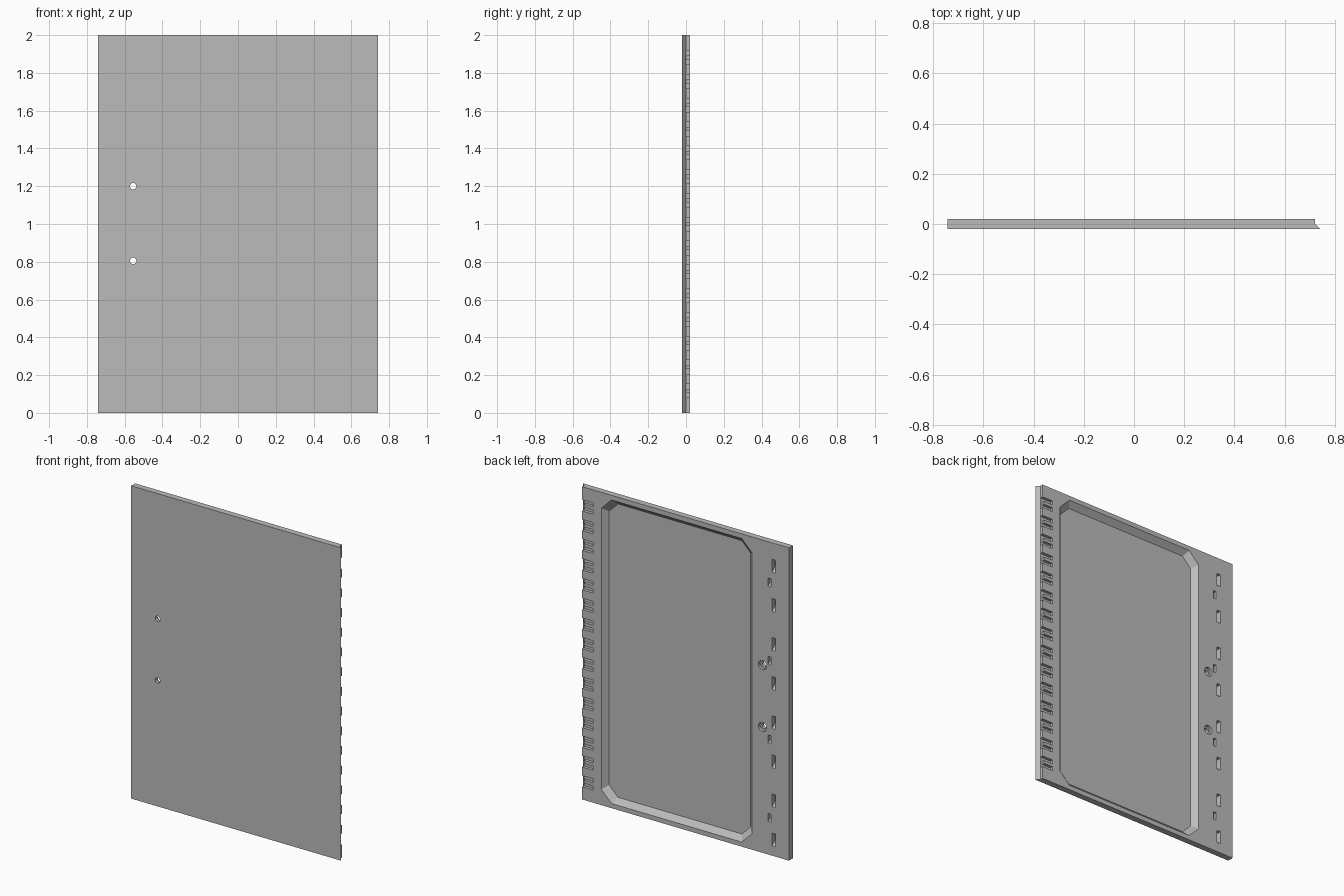
import bpy, bmesh, math

cube = bpy.data.objects.get("Cube")
if cube:
    bpy.data.objects.remove(cube, do_unlink=True)

FRONT, BACK, OVER = -0.02, 0.02, 0.03

grey = bpy.data.materials.new("plain_grey")
grey.use_nodes = True
grey.diffuse_color = (0.5, 0.5, 0.5, 1)
grey.node_tree.nodes["Principled BSDF"].inputs["Base Color"].default_value = (0.5, 0.5, 0.5, 1)


def loft(bm, ring_a, ring_b):
    """Closed solid between two rings of equal length."""
    a = [bm.verts.new(p) for p in ring_a]
    b = [bm.verts.new(p) for p in ring_b]
    bm.faces.new(a)
    bm.faces.new(b[::-1])
    for i in range(len(a)):
        j = (i + 1) % len(a)
        bm.faces.new((a[j], a[i], b[i], b[j]))


def at_y(outline, y):
    return [(x, y, z) for x, z in outline]


def rect(x, z, w, h):
    return [(x - w / 2, z - h / 2), (x + w / 2, z - h / 2),
            (x + w / 2, z + h / 2), (x - w / 2, z + h / 2)]


def circle(x, z, r, n=24):
    return [(x + r * math.cos(math.tau * i / n), z + r * math.sin(math.tau * i / n))
            for i in range(n)]


def octagon(x0, x1, z0, z1, c):
    return [(x0 + c, z0), (x1 - c, z0), (x1, z0 + c), (x1, z1 - c),
            (x1 - c, z1), (x0 + c, z1), (x0, z1 - c), (x0, z0 + c)]


def make_object(name, bm):
    bmesh.ops.recalc_face_normals(bm, faces=bm.faces)
    mesh = bpy.data.meshes.new(name)
    bm.to_mesh(mesh)
    bm.free()
    mesh.materials.append(grey)
    obj = bpy.data.objects.new(name, mesh)
    bpy.context.collection.objects.link(obj)
    return obj


# Panel with a bevelled front lip along its left edge
profile = [(-0.742, FRONT), (0.742, FRONT), (0.721, 0), (0.721, BACK), (-0.742, BACK)]
bm = bmesh.new()
loft(bm, [(x, y, 0) for x, y in profile], [(x, y, 2) for x, y in profile])
panel = make_object("panel", bm)

cut = bmesh.new()

# Large sloped recess with clipped corners
def recess(inset):
    return octagon(-0.48 + inset, 0.585 - inset, 0.03 + inset, 1.97 - inset, 0.072 - inset * 0.3)

loft(cut, at_y(recess(0.032), -0.014), at_y(recess(-0.01), OVER))

# Edge notches, each with a tongue in the middle
for i in range(15):
    z, h, t = 0.117 + 0.126 * i, 0.036, 0.01
    notch = [(0.76, z - h), (0.645, z - h), (0.645, z - t), (0.708, z - t),
             (0.708, z + t), (0.645, z + t), (0.645, z + h), (0.76, z + h)]
    loft(cut, at_y(notch, 0.001), at_y(notch, OVER))

# Tall slots with a ramped lower end
for i in range(8):
    z = 0.1 + 0.25 * i
    loft(cut, at_y(rect(-0.635, z + 0.015, 0.022, 0.055), -0.01),
         at_y(rect(-0.635, z, 0.026, 0.09), OVER))

# Short slots beside them
for i in range(4):
    z = 0.233 + 0.502 * i
    loft(cut, at_y(rect(-0.605, z + 0.01, 0.02, 0.035), 0),
         at_y(rect(-0.605, z, 0.02, 0.06), OVER))
cutters = [make_object("recess_cutter", cut)]

# Screw holes: through bores, then wider counterbores
for name, radius, start in (("bore_cutter", 0.017, -0.03), ("counterbore_cutter", 0.029, 0.002)):
    cut = bmesh.new()
    for z in (0.805, 1.2):
        ring = circle(-0.555, z, radius)
        loft(cut, at_y(ring, start), at_y(ring, OVER))
    cutters.append(make_object(name, cut))

# Carve the panel and drop the cutters
bpy.context.view_layer.objects.active = panel
for cutter in cutters:
    cutter.hide_render = True
    mod = panel.modifiers.new("carve", 'BOOLEAN')
    mod.operation, mod.solver, mod.object = 'DIFFERENCE', 'EXACT', cutter
    bpy.ops.object.modifier_apply(modifier=mod.name)
    bpy.data.objects.remove(cutter, do_unlink=True)

panel.select_set(True)
bpy.ops.object.shade_smooth_by_angle(angle=math.radians(25))
